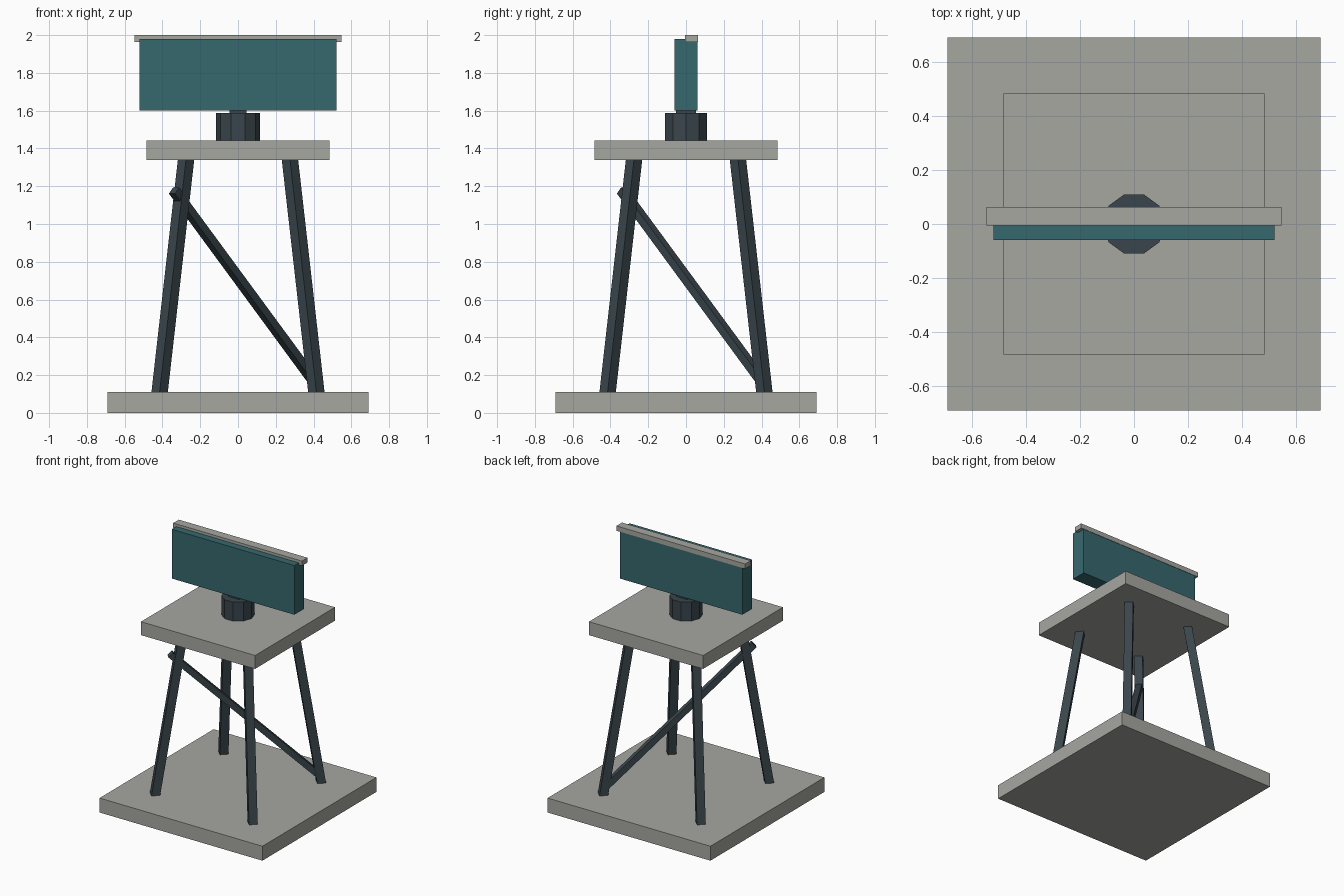
import bpy
import math
from mathutils import Vector

cube = bpy.data.objects.get("Cube")
if cube:
    bpy.data.objects.remove(cube, do_unlink=True)


def material(name, colour):
    mat = bpy.data.materials.new(name)
    mat.use_nodes = True
    mat.diffuse_color = (*colour, 1)
    mat.node_tree.nodes["Principled BSDF"].inputs["Base Color"].default_value = (*colour, 1)
    return mat


concrete = material("pale_grey", (0.385, 0.39, 0.355))
steel = material("dark_steel", (0.042, 0.06, 0.072))
teal = material("teal", (0.037, 0.138, 0.156))


def finish(name, mat):
    obj = bpy.context.object
    obj.name = obj.data.name = name
    obj.data.materials.append(mat)
    return obj


def box(name, low, high, mat):
    low, high = Vector(low), Vector(high)
    bpy.ops.mesh.primitive_cube_add(size=1, location=(low + high) / 2)
    obj = finish(name, mat)
    obj.scale = high - low
    return obj


def beam(name, start, end, width, mat):
    """Square bar between two points, one side kept upright."""
    start, end = Vector(start), Vector(end)
    along = end - start
    bpy.ops.mesh.primitive_cube_add(size=1, location=(start + end) / 2)
    obj = finish(name, mat)
    obj.rotation_euler = along.to_track_quat('Z', 'Y').to_euler()
    obj.scale = (width, width, along.length)
    return obj


# Slabs
box("base_slab", (-0.692, -0.692, 0), (0.692, 0.692, 0.111), concrete)
box("platform", (-0.485, -0.485, 1.339), (0.485, 0.485, 1.442), concrete)

# Four splayed legs
for side, sx in (("right", -1), ("left", 1)):
    for end, sy in (("front", -1), ("back", 1)):
        beam(f"{end}_{side}_leg", (sx * 0.416, sy * 0.416, 0.1),
             (sx * 0.274, sy * 0.274, 1.35), 0.061, steel)

# Single brace crossing the frame
beam("diagonal_brace", (-0.339, -0.339, 1.177), (0.41, 0.41, 0.158), 0.045, steel)

# Ten-sided turntable and its neck
bpy.ops.mesh.primitive_cylinder_add(vertices=10, radius=0.116, depth=0.148,
                                    location=(0, 0, 1.514),
                                    rotation=(0, 0, math.radians(18)))
finish("turntable", steel)
box("neck", (-0.045, -0.052, 1.58), (0.045, 0.052, 1.61), steel)

# Upright panel with a rail along its top back edge
box("panel", (-0.521, -0.06, 1.602), (0.521, 0.06, 1.98), teal)
box("top_rail", (-0.547, -0.005, 1.963), (0.547, 0.063, 2.0), concrete)
